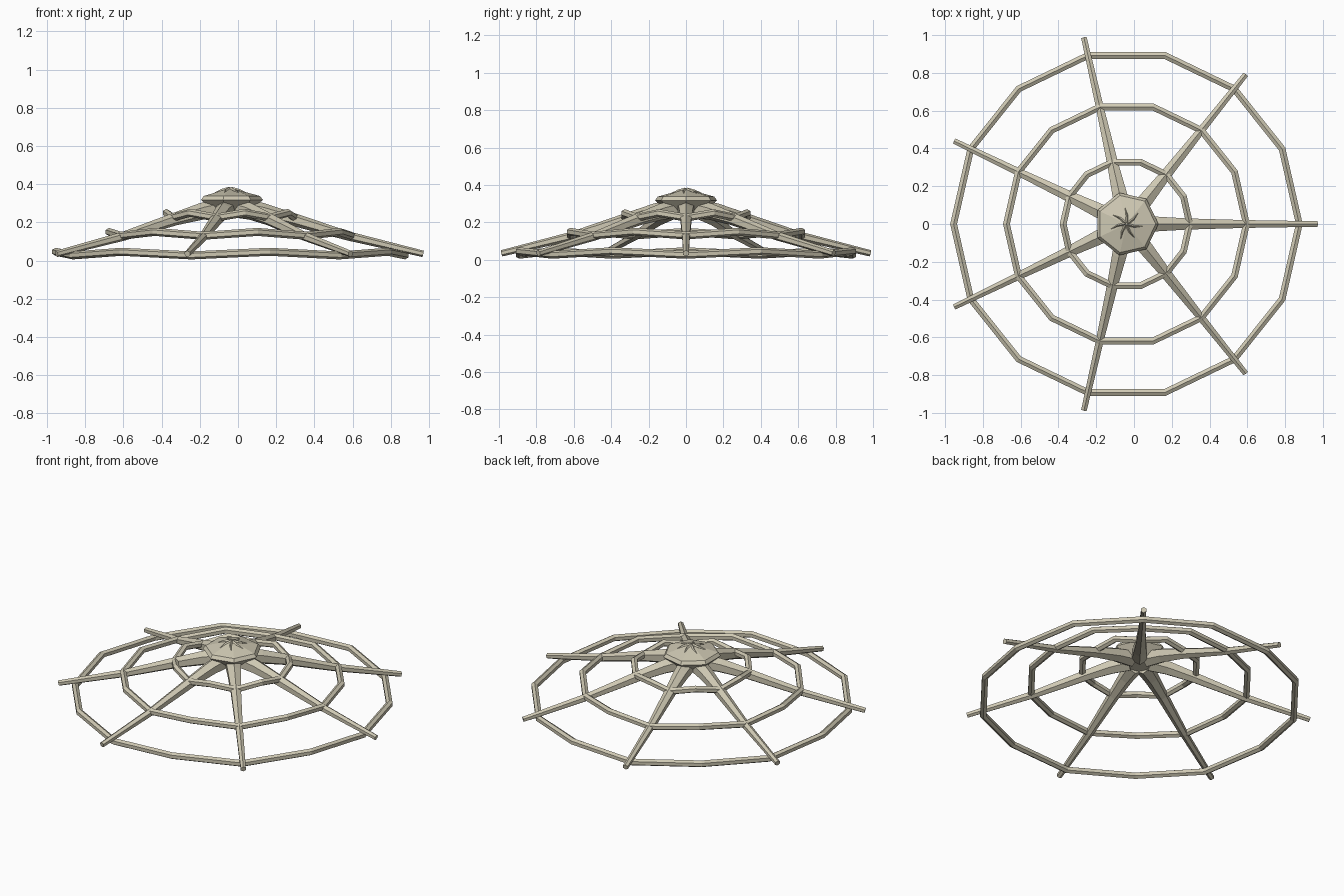
import bpy, bmesh, math
from mathutils import Vector

if "Cube" in bpy.data.objects:
    bpy.data.objects.remove(bpy.data.objects["Cube"])

CX = -0.04      # hub centre on x
N = 7           # spokes
mat = bpy.data.materials.new("bone_beige")
mat.diffuse_color = (0.62, 0.58, 0.45, 1)
mat.use_nodes = True
mat.node_tree.nodes["Principled BSDF"].inputs["Base Color"].default_value = mat.diffuse_color


def polar(r, a, z):
    return Vector((CX + r * math.cos(a), r * math.sin(a), z))


def finish(bm, name):
    bmesh.ops.recalc_face_normals(bm, faces=bm.faces)
    me = bpy.data.meshes.new(name)
    bm.to_mesh(me)
    bm.free()
    me.materials.append(mat)
    ob = bpy.data.objects.new(name, me)
    bpy.context.collection.objects.link(ob)


def tube(name, pts, radii, sides, closed=False):
    """Flat-faced tube swept along points; radii are (half width, half height)."""
    bm = bmesh.new()
    n = len(pts)
    loops = []
    for i, p in enumerate(pts):
        a = pts[i - 1] if closed or i else p
        b = pts[(i + 1) % n] if closed or i < n - 1 else p
        t = (b - a).normalized()
        side = t.cross(Vector((0, 0, 1))).normalized()
        up = side.cross(t)
        w, h = radii[i]
        loops.append([bm.verts.new(p + side * w * math.cos(k) + up * h * math.sin(k))
                      for k in (math.tau * j / sides + math.pi / 2 for j in range(sides))])
    for i in range(n if closed else n - 1):
        A, B = loops[i], loops[(i + 1) % n]
        for j in range(sides):
            k = (j + 1) % sides
            bm.faces.new((A[j], A[k], B[k], B[j]))
    if not closed:
        bm.faces.new(loops[0])
        bm.faces.new(loops[-1])
    finish(bm, name)


# tapering spokes, sagging down from the hub
profile = [(0.06, 0.275, 0.052), (0.17, 0.257, 0.044), (0.32, 0.218, 0.034),
           (0.62, 0.128, 0.024), (1.01, 0.035, 0.017)]
for s in range(N):
    ang = math.tau * s / N
    tube(f"spoke_{s + 1}", [polar(r, ang, z) for r, z, w in profile],
         [(w, w) for r, z, w in profile], 6)

# web rings: one corner on each spoke and one raised corner between
for name, r, z0, z1, w in (("inner_ring", 0.335, 0.225, 0.25, 0.021),
                           ("middle_ring", 0.635, 0.13, 0.15, 0.021),
                           ("outer_ring", 0.915, 0.027, 0.046, 0.021)):
    pts = [polar(r, math.pi * i / N, z1 if i % 2 else z0) for i in range(2 * N)]
    tube(name, pts, [(w, w)] * (2 * N), 6, closed=True)

# faceted hub: blunt underside, wide rim, low pointed top
bm = bmesh.new()
rows = []
for r, z in ((0.09, 0.245), (0.17, 0.318), (0.155, 0.338)):
    rows.append([bm.verts.new(polar(r, math.tau * i / N, z)) for i in range(N)])
for A, B in zip(rows, rows[1:]):
    for i in range(N):
        j = (i + 1) % N
        bm.faces.new((A[i], A[j], B[j], B[i]))
bm.faces.new(rows[0])
top = bm.verts.new(polar(0, 0, 0.38))
for i in range(N):
    bm.faces.new((rows[-1][i], rows[-1][(i + 1) % N], top))
finish(bm, "hub")

# thin swirling ridges on the hub top
for s in range(N):
    a = math.tau * (s + 0.4) / N
    tube(f"hub_ridge_{s + 1}", [polar(0.005, a, 0.378), polar(0.045, a + 0.25, 0.368),
                                polar(0.085, a + 0.4, 0.355)],
         [(0.008, 0.008), (0.006, 0.008), (0.001, 0.002)], 4)
